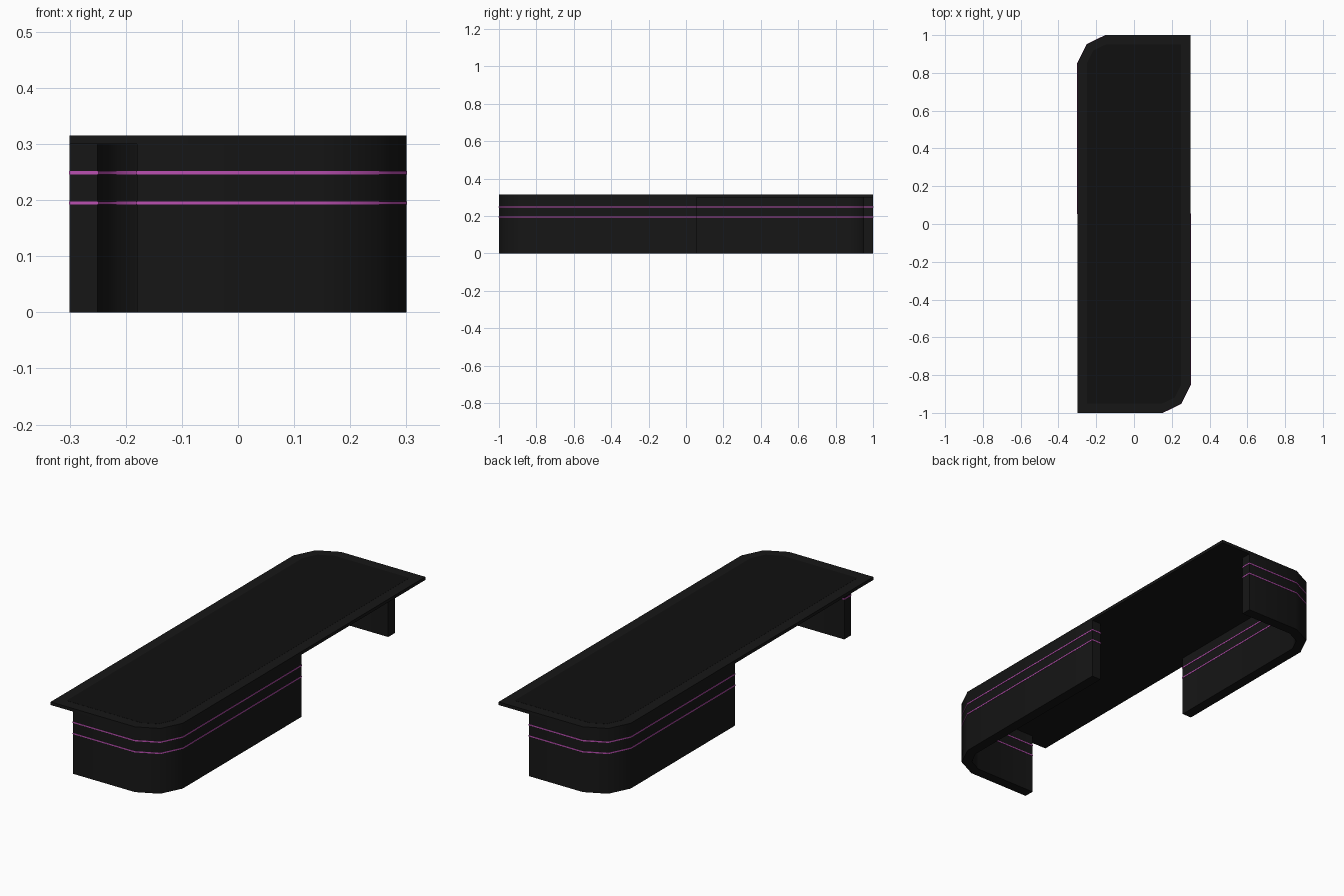
import bpy, bmesh, math

if "Cube" in bpy.data.objects:
    bpy.data.objects.remove(bpy.data.objects["Cube"])


def material(name, color):
    m = bpy.data.materials.new(name)
    m.diffuse_color = (*color, 1)
    m.use_nodes = True
    m.node_tree.nodes["Principled BSDF"].inputs["Base Color"].default_value = m.diffuse_color
    return m


BLACK = material("black", (0.008, 0.008, 0.008))
PANEL = material("panel_black", (0.005, 0.005, 0.005))
PURPLE = material("purple", (0.5, 0.08, 0.45))


def prism(name, outline, z0, z1, mat, turned=False):
    """Extrude a flat outline from z0 to z1, optionally turned half way round."""
    s = -1 if turned else 1
    bm = bmesh.new()
    base = bm.faces.new([bm.verts.new((s * x, s * y, z0)) for x, y in outline])
    ext = bmesh.ops.extrude_face_region(bm, geom=[base])
    top = [v for v in ext["geom"] if isinstance(v, bmesh.types.BMVert)]
    bmesh.ops.translate(bm, vec=(0, 0, z1 - z0), verts=top)
    bmesh.ops.recalc_face_normals(bm, faces=bm.faces[:])
    mesh = bpy.data.meshes.new(name)
    bm.to_mesh(mesh)
    bm.free()
    mesh.materials.append(mat)
    ob = bpy.data.objects.new(name, mesh)
    bpy.context.collection.objects.link(ob)
    bpy.ops.object.select_all(action='DESELECT')
    ob.select_set(True)
    bpy.context.view_layer.objects.active = ob
    bpy.ops.object.shade_smooth_by_angle(angle=math.radians(40))
    return ob


def corner(inset):
    """Two-segment rounded corner at +x, -y, from the front edge to the side."""
    r = 0.15 - inset
    k = r * 0.67
    return [(0.15, -0.85 - r), (0.15 + k, -0.85 - r * 0.67), (0.15 + r, -0.85)]


def top_outline(inset):
    c = corner(inset)
    half = [(-0.3 + inset, -1 + inset)] + c
    return half + [(-x, -y) for x, y in half]


def leg_outline(x_end, y_end, grow=0):
    """L-shaped wall that wraps the rounded corner, 0.05 thick."""
    outer, inner = corner(-grow), corner(0.05 + grow)
    x_end, y_end = x_end - grow, y_end + grow
    return ([(x_end, outer[0][1])] + outer + [(outer[2][0], y_end)]
            + [(inner[2][0], y_end)] + inner[::-1] + [(x_end, inner[0][1])])


# Table top with two opposite rounded corners and a darker inner panel
prism("table_top", top_outline(0), 0.3, 0.315, BLACK)
prism("top_panel", top_outline(0.05), 0.31, 0.3155, PANEL)

# Legs at the rounded corners, each with two purple trim bands
for name, x_end, y_end, turned in (("front_leg", -0.18, 0.055, False),
                                   ("back_leg", -0.137, -0.055, True)):
    prism(name, leg_outline(x_end, y_end), 0, 0.3, BLACK, turned)
    for label, z in (("lower", 0.195), ("upper", 0.249)):
        prism(f"{name}_{label}_band", leg_outline(x_end, y_end, 0.0015),
              z - 0.003, z + 0.003, PURPLE, turned)
